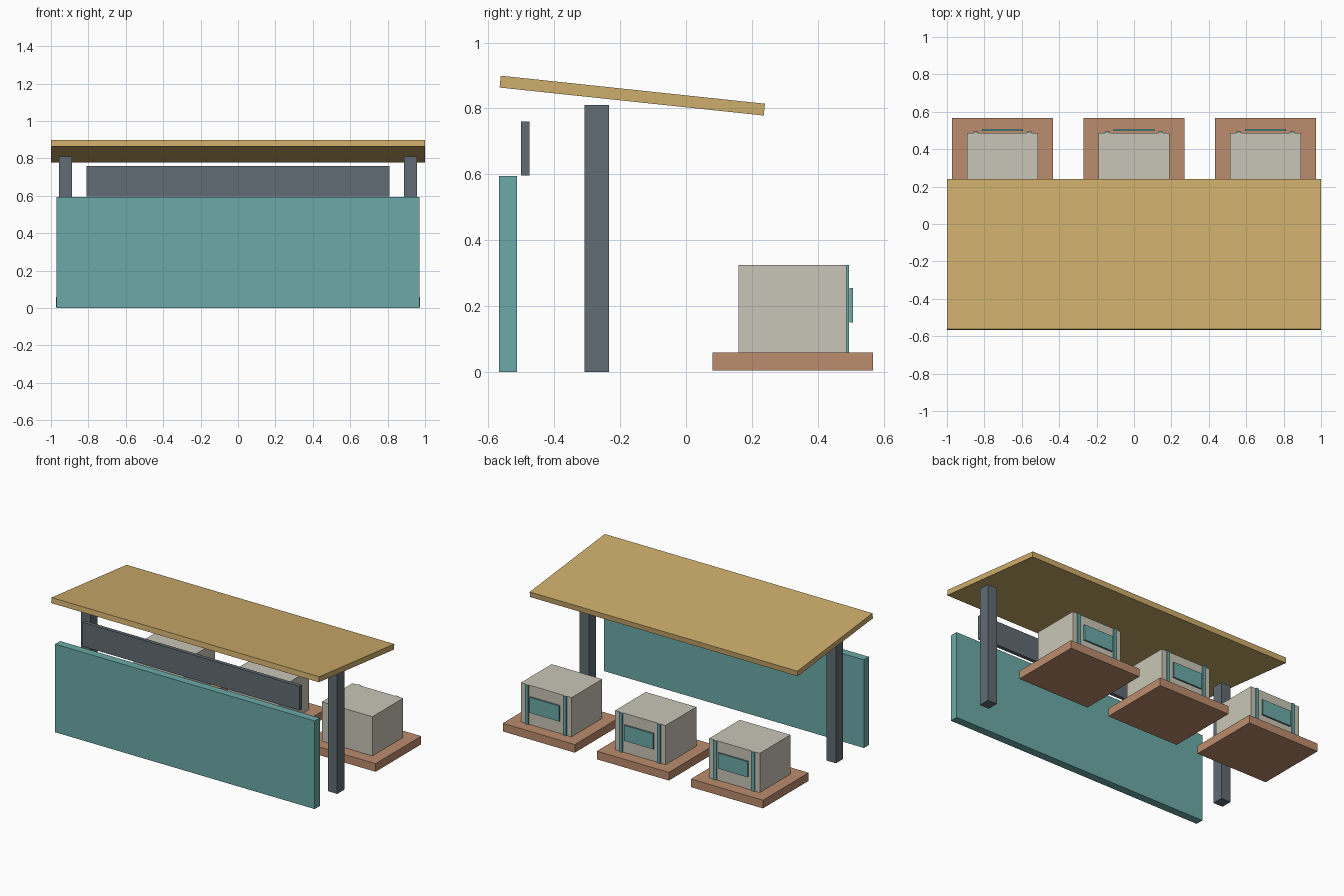
import bpy
import math

cube = bpy.data.objects.get("Cube")
if cube:
    bpy.data.objects.remove(cube, do_unlink=True)


def material(name, *rgb):
    """Flat colour given as 0-255 display values, stored as linear."""
    linear = [((c / 255 + 0.055) / 1.055) ** 2.4 for c in rgb]
    mat = bpy.data.materials.new(name)
    mat.use_nodes = True
    mat.diffuse_color = (*linear, 1)
    bsdf = next(n for n in mat.node_tree.nodes if n.type == 'BSDF_PRINCIPLED')
    bsdf.inputs["Base Color"].default_value = (*linear, 1)
    return mat


teal = material("teal", 107, 170, 168)
sand = material("sand", 206, 173, 108)
slate = material("slate grey", 96, 108, 115)
clay = material("clay brown", 188, 140, 110)
stone = material("pale stone", 201, 197, 183)


def box(name, x, y, z, mat):
    """Box spanning the (min, max) range on each axis."""
    spans = (x, y, z)
    bpy.ops.mesh.primitive_cube_add(size=1, location=[sum(s) / 2 for s in spans])
    obj = bpy.context.object
    obj.name = name
    obj.scale = [s[1] - s[0] for s in spans]
    bpy.ops.object.transform_apply(location=False, rotation=False, scale=True)
    obj.data.materials.append(mat)
    return obj


# Front counter wall and the board above it
box("front_wall", (-0.97, 0.97), (-0.567, -0.513), (0, 0.595), teal)
box("front_board", (-0.81, 0.81), (-0.5, -0.475), (0.597, 0.76), slate)

# Sloping roof
roof = box("roof", (-1, 1), (-0.566, 0.24), (0.821, 0.857), sand)
roof.rotation_euler.x = -math.radians(6.05)

# Roof posts
for side, sign in (("right", -1), ("left", 1)):
    box(f"{side}_post", sorted((sign * 0.887, sign * 0.957)),
        (-0.308, -0.233), (0, 0.81), slate)

# Three crates on pallets, with straps and a panel on the back
for place, cx in (("right", -0.703), ("middle", 0), ("left", 0.703)):
    def across(centre, half):
        return (cx + centre - half, cx + centre + half)

    box(f"{place}_pallet", across(0, 0.269), (0.08, 0.567), (0.005, 0.06), clay)
    box(f"{place}_crate", across(0, 0.189), (0.16, 0.487), (0.06, 0.325), stone)
    for strap, sx in (("right", -0.142), ("left", 0.142)):
        box(f"{place}_crate_{strap}_strap", across(sx, 0.012),
            (0.485, 0.495), (0.06, 0.325), teal)
    box(f"{place}_crate_panel", across(0, 0.11), (0.496, 0.507), (0.15, 0.255), teal)
